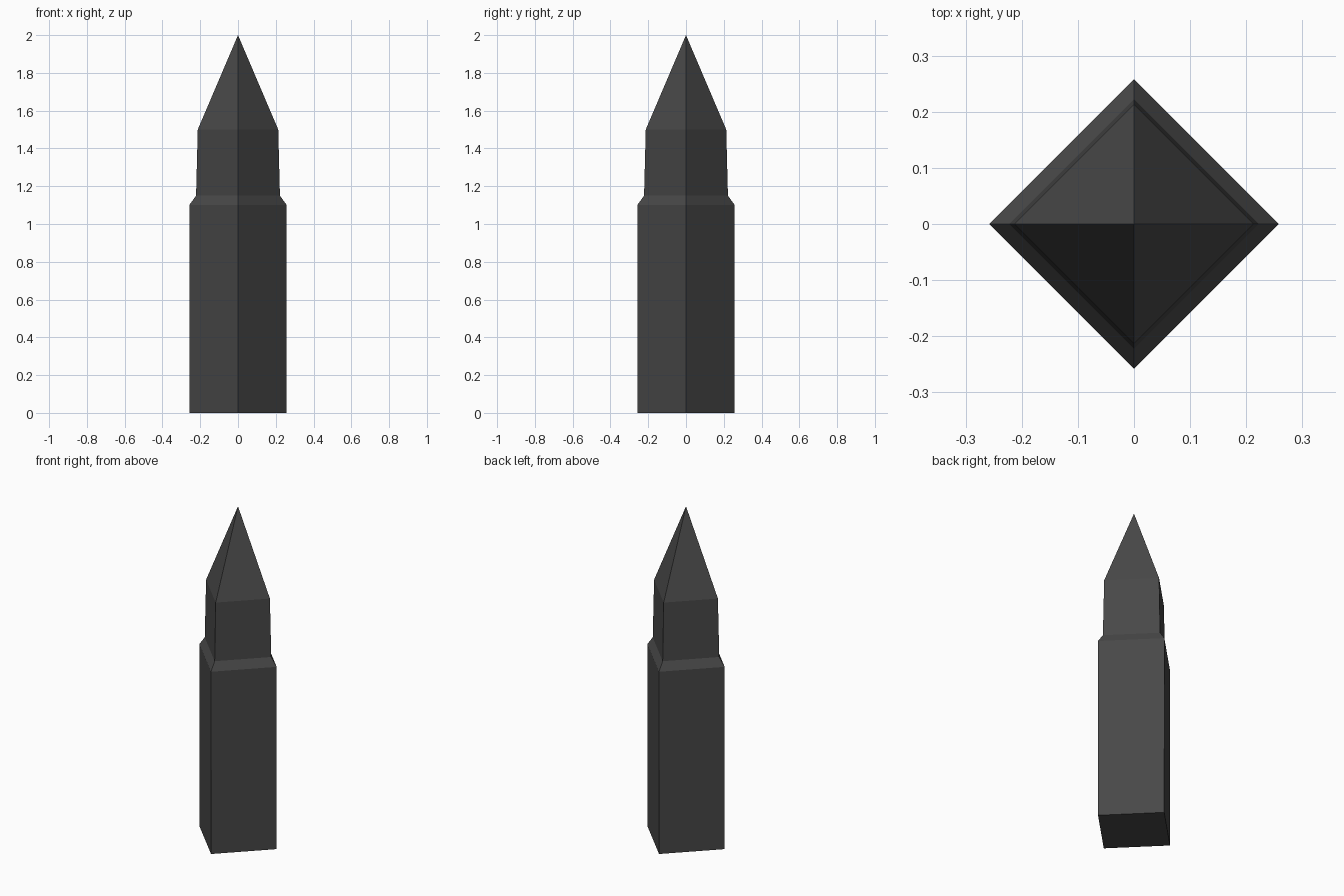
import bpy, bmesh
from math import cos, sin, pi

if "Cube" in bpy.data.objects:
    bpy.data.objects.remove(bpy.data.objects["Cube"])

SIDES = 4
# (radius, height) from base to neck, then the pointed tip
PROFILE = [(0.257, 0.0), (0.258, 1.1), (0.222, 1.15), (0.213, 1.5)]
TIP_Z = 2.0

bm = bmesh.new()

# Four-sided rings, corners on the x and y axes
rings = [[bm.verts.new((r * cos(2 * pi * i / SIDES), r * sin(2 * pi * i / SIDES), z))
          for i in range(SIDES)] for r, z in PROFILE]

# Body, sloped shoulder and tapered neck
for low, high in zip(rings, rings[1:]):
    for i in range(SIDES):
        j = (i + 1) % SIDES
        bm.faces.new((low[i], low[j], high[j], high[i]))

# Pointed tip and closed base
tip = bm.verts.new((0, 0, TIP_Z))
for i in range(SIDES):
    bm.faces.new((rings[-1][i], rings[-1][(i + 1) % SIDES], tip))
bm.faces.new(rings[0][::-1])

bmesh.ops.recalc_face_normals(bm, faces=bm.faces)
mesh = bpy.data.meshes.new("pointed_post")
bm.to_mesh(mesh)
bm.free()

post = bpy.data.objects.new("pointed_post", mesh)
bpy.context.collection.objects.link(post)

# Dark grey finish
mat = bpy.data.materials.new("dark_grey")
mat.diffuse_color = (0.065, 0.065, 0.065, 1)
mat.use_nodes = True
mat.node_tree.nodes["Principled BSDF"].inputs["Base Color"].default_value = mat.diffuse_color
mesh.materials.append(mat)
